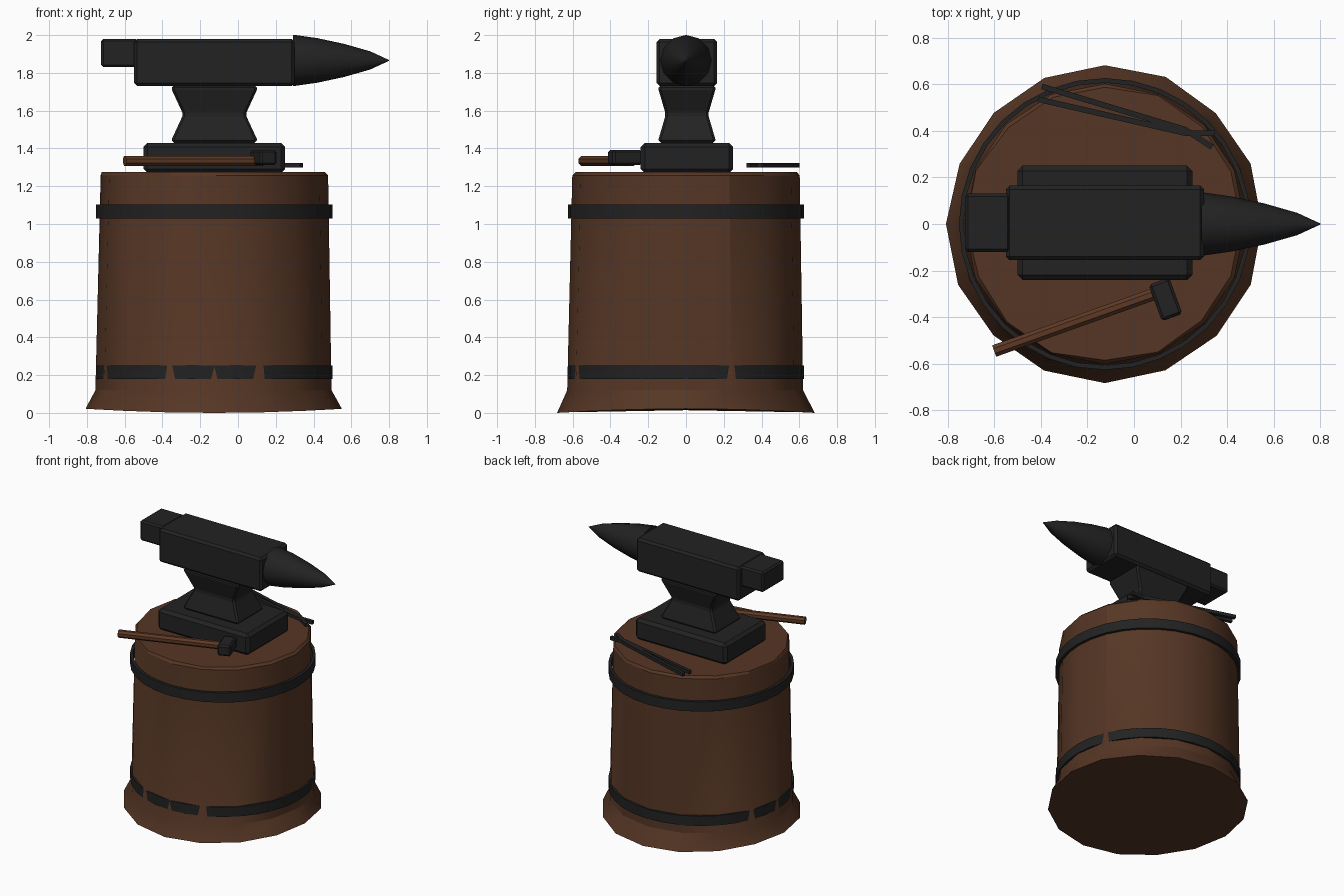
import bpy, bmesh, math, random
from mathutils import Vector

random.seed(4)
cube = bpy.data.objects.get("Cube")
if cube:
    bpy.data.objects.remove(cube, do_unlink=True)


def material(name, rgb):
    m = bpy.data.materials.new(name)
    m.use_nodes = True
    color = (*rgb, 1)
    m.diffuse_color = color
    m.node_tree.nodes["Principled BSDF"].inputs["Base Color"].default_value = color
    return m


iron = material("dark iron", (0.016, 0.016, 0.016))
bark = material("stump wood", (0.092, 0.037, 0.018))
ash = material("handle wood", (0.11, 0.04, 0.018))


def finish(name, bm, mat, smooth=None, bevel=0):
    bmesh.ops.recalc_face_normals(bm, faces=bm.faces)
    mesh = bpy.data.meshes.new(name)
    bm.to_mesh(mesh)
    bm.free()
    mesh.materials.append(mat)
    obj = bpy.data.objects.new(name, mesh)
    bpy.context.collection.objects.link(obj)
    if smooth:
        mesh.shade_smooth()
        mesh.set_sharp_from_angle(angle=math.radians(smooth))
    if bevel:
        mod = obj.modifiers.new("Bevel", "BEVEL")
        mod.width = bevel
        mod.segments = 1
    return obj


def loft(name, rings, mat, capped=True, closed=False, **opts):
    """Skin a list of point rings; cap the ends or join last to first."""
    bm = bmesh.new()
    loops = [[bm.verts.new(p) for p in ring] for ring in rings]
    n = len(loops[0])
    pairs = list(zip(loops, loops[1:]))
    if closed:
        pairs.append((loops[-1], loops[0]))
    for a, b in pairs:
        for i in range(n):
            j = (i + 1) % n
            bm.faces.new((a[i], a[j], b[j], b[i]))
    if capped and not closed:
        bm.faces.new(loops[0])
        bm.faces.new(loops[-1])
    return finish(name, bm, mat, **opts)


def rect(x0, x1, y, z, yc=0.005):
    return [(x0, yc - y, z), (x1, yc - y, z), (x1, yc + y, z), (x0, yc + y, z)]


def block(name, x0, x1, y, z0, z1, bevel, mat=iron):
    return loft(name, [rect(x0, x1, y, z0), rect(x0, x1, y, z1)], mat, bevel=bevel)


def rod(name, points, radius, sides, mat, **opts):
    """Sweep a regular section along a level path."""
    pts = [Vector(p) for p in points]
    rings = []
    for i, p in enumerate(pts):
        d = (pts[min(i + 1, len(pts) - 1)] - pts[max(i - 1, 0)]).normalized()
        side = Vector((-d.y, d.x, 0))
        ring = []
        for k in range(sides):
            a = 2 * math.pi * (k + 0.5) / sides
            ring.append(p + radius * (math.cos(a) * side + math.sin(a) * Vector((0, 0, 1))))
        rings.append(ring)
    return loft(name, rings, mat, **opts)


# Stump: sixteen uneven sides with a flared foot
CX = -0.125
SIDES = 16
bulges = {1: 0.631, 7: 0.631, 8: 0.63, 9: 0.631, 11: 0.631, 12: 0.629, 13: 0.6315}


def around(k, r, z, n):
    a = 2 * math.pi * k / n
    return (CX + r * math.cos(a), r * math.sin(a), z)


foot, ankle, rim, top = [], [], [], []
for k in range(SIDES):
    wave = math.cos(4 * math.pi * k / SIDES)
    foot.append(around(k, 0.678 + random.uniform(-0.006, 0.006), 0.011 + 0.011 * wave, SIDES))
    ankle.append(around(k, bulges.get(k, 0.62), 0.12, SIDES))
    rim.append(around(k, 0.602, 1.258, SIDES))
    top.append(around(k, 0.595 + random.uniform(-0.012, 0.005), 1.274, SIDES))
loft("stump", [foot, ankle, rim, top], bark, smooth=25)

# Iron bands around the stump
for name, z in (("lower_band", 0.18), ("upper_band", 1.03)):
    section = [(0.606, z), (0.626, z), (0.626, z + 0.072), (0.606, z + 0.072)]
    loft(name, [[around(k, r, h, 32) for k in range(32)] for r, h in section],
         iron, closed=True, smooth=30)

# Anvil
block("anvil_base", -0.5, 0.25, 0.245, 1.27, 1.43, 0.022)
loft("anvil_waist", [rect(-0.35, 0.1, 0.15, 1.43), rect(-0.35, 0.1, 0.15, 1.45),
                     rect(-0.29, 0.04, 0.112, 1.58), rect(-0.35, 0.1, 0.15, 1.71),
                     rect(-0.35, 0.1, 0.15, 1.735)], iron, bevel=0.012)
block("anvil_body", -0.55, 0.3, 0.16, 1.73, 1.98, 0.016)
block("anvil_heel", -0.725, -0.53, 0.125, 1.83, 1.98, 0.012)

# Horn: rounded taper to a point
horn = []
for x, r in ((0.29, 0.135), (0.3, 0.135), (0.42, 0.118), (0.56, 0.088), (0.7, 0.048), (0.8, 0.002)):
    horn.append([(x, r * math.sin(math.pi * k / 6), 1.866 + r * math.cos(math.pi * k / 6))
                 for k in range(12)])
loft("anvil_horn", horn, iron, smooth=50)

# Hammer lying on the stump
rod("hammer_handle", [(-0.6, -0.545, 1.334), (0.13, -0.285, 1.334)], 0.028, 8, ash)
head = block("hammer_head", -0.047, 0.047, 0.083, -0.04, 0.04, 0.012)
head.location = (0.137, -0.328, 1.352)
head.rotation_euler.z = math.radians(20)

# Tongs: two crossing bars with short jaws
rod("tongs_arm_front", [(-0.41, 0.535, 1.312), (0.22, 0.39, 1.312), (0.345, 0.39, 1.312)],
    0.017, 4, iron)
rod("tongs_arm_back", [(-0.395, 0.59, 1.312), (0.22, 0.405, 1.312), (0.335, 0.33, 1.312)],
    0.017, 4, iron)
